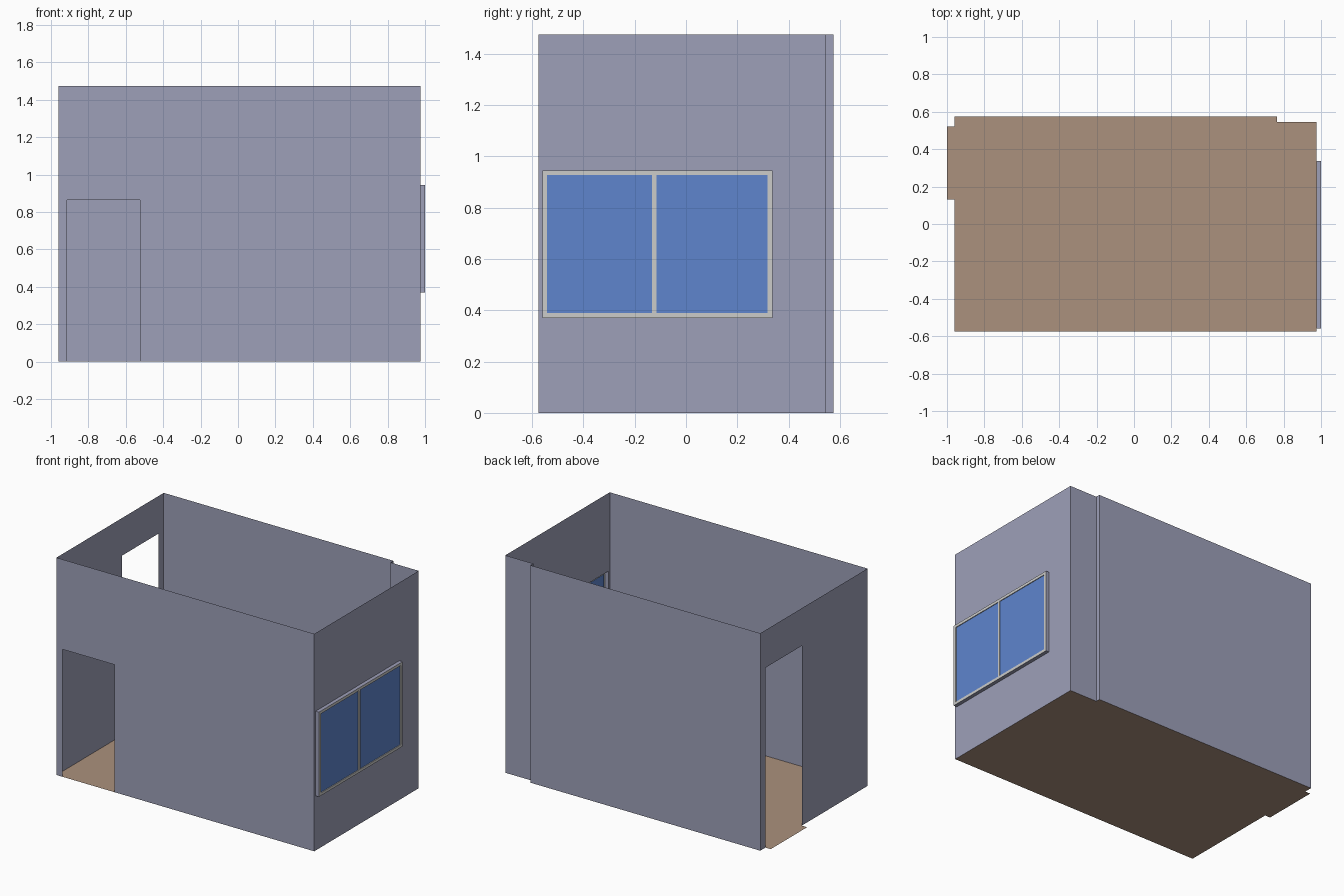
import bpy

if "Cube" in bpy.data.objects:
    bpy.data.objects.remove(bpy.data.objects["Cube"])

X0, X1, Y0, Y1, H = -0.96, 0.975, -0.575, 0.575, 1.475
STEP_X, STEP_Y = 0.765, 0.545          # shallow jog in the back wall
DOOR_Y = (0.13, 0.52)                  # side doorway
WIN_Y, WIN_Z = (-0.56, 0.337), (0.37, 0.945)
OUT, GLASS_X, BAR = 1.0, 0.995, 0.019


def srgb(*c):
    return tuple(((v / 255 + 0.055) / 1.055) ** 2.4 for v in c) + (1.0,)


def material(name, color):
    m = bpy.data.materials.new(name)
    m.diffuse_color = color
    m.use_nodes = True
    m.node_tree.nodes["Principled BSDF"].inputs["Base Color"].default_value = m.diffuse_color
    return m


WALL = material("wall grey", srgb(158, 160, 185))
FLOOR = material("floor brown", srgb(171, 145, 125))
FRAME = material("frame white", srgb(204, 204, 202))
GLASS = material("glass blue", srgb(94, 133, 206))


def mesh_object(name, verts, faces, mat):
    me = bpy.data.meshes.new(name)
    me.from_pydata(verts, [], faces)
    me.materials.append(mat)
    ob = bpy.data.objects.new(name, me)
    bpy.context.collection.objects.link(ob)
    return ob


def sheet(name, place, us, vs, mat, holes=(), flip=False):
    """Flat grid of cells split at us and vs, leaving out the hole cells."""
    n = len(us)
    verts = [place(u, v) for v in vs for u in us]
    faces = []
    for j in range(len(vs) - 1):
        for i in range(n - 1):
            if (i, j) not in holes:
                a = j * n + i
                f = (a, a + 1, a + n + 1, a + n)
                faces.append(f[::-1] if flip else f)
    return mesh_object(name, verts, faces, mat)


def tunnel(name, y, z, xa, xb, mat):
    """Four-sided open sleeve running along x."""
    ring = [(y[0], z[0]), (y[1], z[0]), (y[1], z[1]), (y[0], z[1])]
    verts = [(x, a, b) for x in (xa, xb) for a, b in ring]
    faces = [(i, (i + 1) % 4, (i + 1) % 4 + 4, i + 4) for i in range(4)]
    return mesh_object(name, verts, [f[::-1] for f in faces], mat)


# floor, with the doorstep tab on the left and the jog at the back
outline = [(X0, Y0), (X1, Y0), (X1, STEP_Y), (STEP_X, STEP_Y), (STEP_X, Y1),
           (X0, Y1), (X0, DOOR_Y[1]), (-1, DOOR_Y[1]), (-1, DOOR_Y[0]), (X0, DOOR_Y[0])]
mesh_object("floor", [(x, y, 0) for x, y in outline], [tuple(range(len(outline)))], FLOOR)

# walls: single sheets with openings
sheet("front_wall", lambda u, v: (u, Y0, v), (X0, -0.915, -0.525, X1), (0, 0.865, H),
      WALL, {(1, 0)})
sheet("left_wall", lambda u, v: (X0, u, v), (Y0, *DOOR_Y, Y1), (0, 1.22, H),
      WALL, {(1, 0)}, True)
sheet("right_wall", lambda u, v: (X1, u, v), (Y0, *WIN_Y, STEP_Y), (0, *WIN_Z, H),
      WALL, {(1, 1)})
back = [(X1, STEP_Y), (STEP_X, STEP_Y), (STEP_X, Y1), (X0, Y1)]
mesh_object("back_wall", [(x, y, z) for z in (0, H) for x, y in back],
            [(i, i + 1, i + 5, i + 4) for i in range(3)], WALL)

# window: projecting box, frame with two openings, recessed panes
tunnel("window_box", WIN_Y, WIN_Z, X1, OUT, WALL)
ys = (WIN_Y[0], WIN_Y[0] + BAR, -0.132, -0.114, WIN_Y[1] - BAR, WIN_Y[1])
zs = (WIN_Z[0], WIN_Z[0] + BAR, WIN_Z[1] - BAR, WIN_Z[1])
sheet("window_frame", lambda u, v: (OUT, u, v), ys, zs, FRAME, {(1, 1), (3, 1)})
for i, side in ((1, "front"), (3, "back")):
    y, z = ys[i:i + 2], zs[1:3]
    tunnel(f"{side}_pane_reveal", y, z, GLASS_X, OUT, FRAME)
    sheet(f"{side}_pane", lambda u, v: (GLASS_X, u, v), y, z, GLASS)
